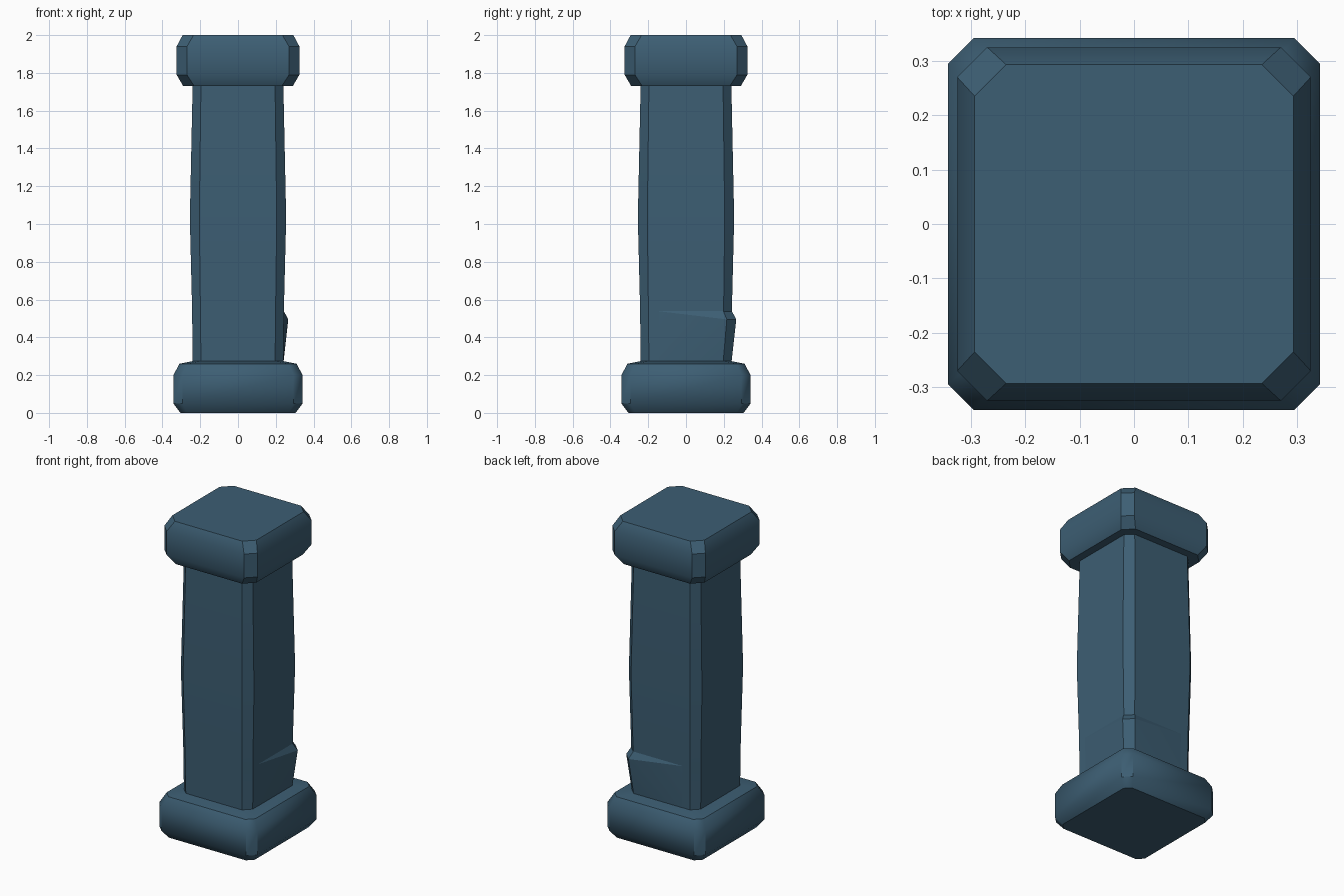
import bpy, bmesh, math

if "Cube" in bpy.data.objects:
    bpy.data.objects.remove(bpy.data.objects["Cube"])

mat = bpy.data.materials.new("slate blue")
mat.diffuse_color = (0.046, 0.112, 0.172, 1)
mat.use_nodes = True
mat.node_tree.nodes["Principled BSDF"].inputs["Base Color"].default_value = mat.diffuse_color


def finish(name, bm, angle):
    bmesh.ops.recalc_face_normals(bm, faces=bm.faces[:])
    me = bpy.data.meshes.new(name)
    bm.to_mesh(me)
    bm.free()
    me.materials.append(mat)
    ob = bpy.data.objects.new(name, me)
    bpy.context.collection.objects.link(ob)
    bpy.ops.object.select_all(action='DESELECT')
    ob.select_set(True)
    bpy.context.view_layer.objects.active = ob
    bpy.ops.object.shade_smooth_by_angle(angle=math.radians(angle))
    return ob


def loft(name, sections, angle):
    """Stack of chamfered squares: (z, half width, corner chamfer)."""
    bm = bmesh.new()
    rings = []
    for z, h, c in sections:
        k = h - c
        pts = [(k, -h), (h, -k), (h, k), (k, h), (-k, h), (-h, k), (-h, -k), (-k, -h)]
        rings.append([bm.verts.new((x, y, z)) for x, y in pts])
    for a, b in zip(rings, rings[1:]):
        for i in range(8):
            j = (i + 1) % 8
            bm.faces.new((a[i], a[j], b[j], b[i]))
    bm.faces.new(rings[0])
    bm.faces.new(rings[-1])
    return finish(name, bm, angle)


# Foot block, with a slightly sloped top
loft("base", [(0, 0.305, 0.036), (0.05, 0.342, 0.047), (0.20, 0.342, 0.047),
              (0.26, 0.31, 0.042), (0.275, 0.235, 0.042)], 40)

# Slightly bulging shaft
loft("shaft", [(0.25, 0.24, 0.044), (0.55, 0.243, 0.044), (1.03, 0.255, 0.05),
               (1.74, 0.24, 0.044)], 30)

# Head block
loft("cap", [(1.73, 0.29, 0.058), (1.79, 0.325, 0.055),
             (1.94, 0.325, 0.055), (2.0, 0.293, 0.058)], 32)

# Wedge swelling out of the back right corner, symmetric about the diagonal
bm = bmesh.new()
for x, y, z in [(0.242, -0.16, 0.54), (0.242, 0.197, 0.54), (0.266, 0.216, 0.495),
                (0.239, -0.16, 0.26), (0.24, 0.196, 0.26)]:
    bm.verts.new((x, y, z))
    bm.verts.new((y, x, z))
bmesh.ops.convex_hull(bm, input=bm.verts[:])
finish("corner_wedge", bm, 20)
